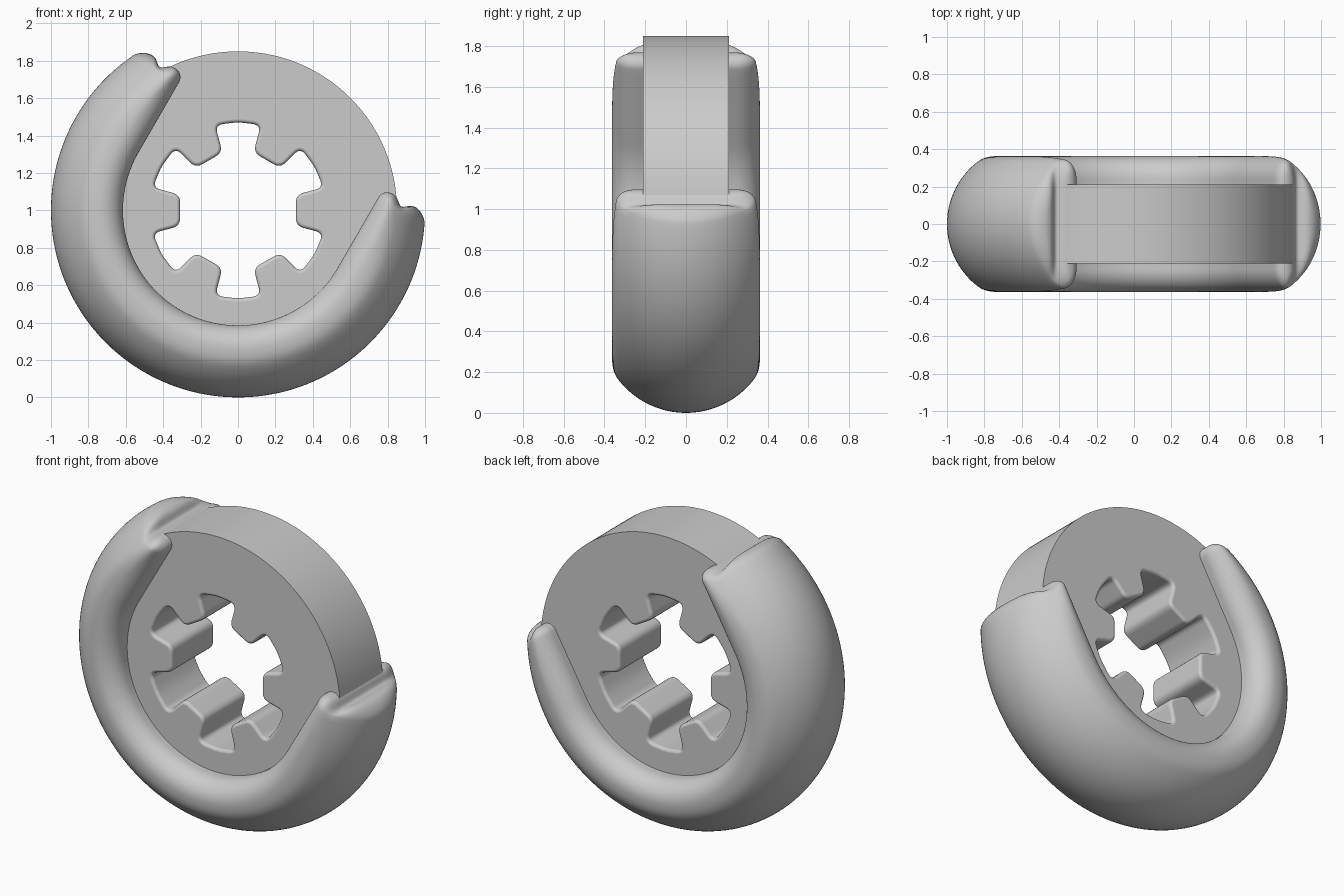
import bpy, bmesh
from math import sin, cos, pi, radians, sqrt, exp
from mathutils import Vector, Matrix

cube = bpy.data.objects.get("Cube")
if cube:
    bpy.data.objects.remove(cube)

HUB_R, HUB_HALF = 0.85, 0.21
INNER_R, TIRE_HALF, CROWN_R, LIP = 0.615, 0.363, 0.42, 0.12
END_U, END_ROUND = 0.435, 0.055
CENTRE_Z = 1.0

grey = bpy.data.materials.new("plain grey")
grey.use_nodes = True
grey.diffuse_color = (0.6, 0.6, 0.6, 1)
grey.node_tree.nodes["Principled BSDF"].inputs["Base Color"].default_value = (0.6, 0.6, 0.6, 1)


def make_object(name, bm):
    bmesh.ops.recalc_face_normals(bm, faces=bm.faces)
    mesh = bpy.data.meshes.new(name)
    bm.to_mesh(mesh)
    bm.free()
    mesh.materials.append(grey)
    obj = bpy.data.objects.new(name, mesh)
    bpy.context.collection.objects.link(obj)
    return obj


def select_only(obj):
    bpy.ops.object.select_all(action='DESELECT')
    obj.select_set(True)
    bpy.context.view_layer.objects.active = obj


def prism(rings):
    """Closed solid skinned over matching rings of points."""
    bm = bmesh.new()
    loops = [[bm.verts.new(p) for p in ring] for ring in rings]
    n = len(loops[0])
    for a, b in zip(loops, loops[1:]):
        for i in range(n):
            j = (i + 1) % n
            bm.faces.new((a[i], a[j], b[j], b[i]))
    bm.faces.new(loops[0])
    bm.faces.new(loops[-1])
    return bm


# Splined bore outline: six slots, every corner rounded
def polar(r, deg):
    return Vector((r * cos(radians(deg)), r * sin(radians(deg))))


corners = []
for k in range(6):
    mid = 30 + 60 * k
    corners += [polar(0.32, mid - 15), polar(0.472, mid - 15), polar(0.472, mid),
                polar(0.472, mid + 15), polar(0.32, mid + 15)]
outline = []
for i, p in enumerate(corners):
    before, after = corners[i - 1], corners[(i + 1) % len(corners)]
    a = p + (before - p).normalized() * 0.042
    b = p + (after - p).normalized() * 0.042
    for s in range(7):
        t = s / 6
        outline.append(a * (1 - t) ** 2 + p * 2 * t * (1 - t) + b * t * t)


def bore_ring(offset, y):
    ring = []
    for i, p in enumerate(outline):
        d = (outline[(i + 1) % len(outline)] - outline[i - 1]).normalized()
        q = p + Vector((d.y, -d.x)) * offset
        ring.append((q.x, y, q.y + CENTRE_Z))
    return ring


# The cutter flares at both ends to round the mouth of the bore
FLARE = 0.02
half = [(FLARE * (1 - cos(a)), HUB_HALF - FLARE + FLARE * sin(a))
        for a in (pi / 2 * i / 5 for i in range(6))]
half.append((FLARE, HUB_HALF + 0.05))
rings = [bore_ring(o, -y) for o, y in reversed(half)] + [bore_ring(o, y) for o, y in half]
cutter = make_object("bore_cutter", prism(rings))
cutter.hide_render = True

# Hub disc
hub_rings = [[(HUB_R * cos(2 * pi * i / 160), y, CENTRE_Z + HUB_R * sin(2 * pi * i / 160))
              for i in range(160)] for y in (-HUB_HALF, HUB_HALF)]
hub = make_object("hub", prism(hub_rings))
select_only(hub)
cut = hub.modifiers.new("bore", 'BOOLEAN')
cut.operation = 'DIFFERENCE'
cut.solver = 'EXACT'
cut.object = cutter
bpy.ops.object.modifier_apply(modifier=cut.name)
bpy.data.objects.remove(cutter)
bpy.ops.object.shade_smooth_by_angle(angle=radians(35))
weighted = hub.modifiers.new("flat_face_normals", 'WEIGHTED_NORMAL')
weighted.keep_sharp = True


# Tire: U-shaped band, drawn along u (opening direction) and v (across it)
def smooth_min(a, b, k=0.03):
    h = max(k - abs(a - b), 0) / k
    return min(a, b) - h * h * k / 4


def side_height(d, r, inset):
    """Half width at distance d from the inner wall and radius r."""
    lip_r = LIP - inset
    x = max(0, 1 - d / lip_r)
    lip = TIRE_HALF - inset - lip_r * (1 - sqrt(max(0, 1 - x * x)))
    crown = sqrt(max(0, (CROWN_R - inset) ** 2 - (r - 1 + CROWN_R) ** 2))
    return max(0, smooth_min(lip, crown))


T = [(1 - cos(pi * i / 40)) / 2 for i in range(41)]


def section(side, u, inset=0.0, angle=None, swell=0.0):
    """Points (u, v, half width) from the inner wall to the tread."""
    pts = []
    wall = INNER_R + inset
    rim = 1 - inset
    reach = rim if angle is not None else sqrt(rim * rim - u * u)
    for t in [None] + T:
        dist = wall + (reach - wall) * (t or 0)
        if angle is not None:
            uu, vv, r = -dist * sin(angle), dist * cos(angle), dist
        else:
            dip = 0.035 * swell * exp(-((dist - 0.745) / 0.035) ** 2)
            uu, vv, r = u - dip, side * dist, sqrt(u * u + dist * dist)
        y = HUB_HALF - 0.03 if t is None else side_height(dist - wall, r, inset)
        pts.append((uu, vv, y))
    return pts


# Straight arm with a rounded tip, listed from the arc outward
def arm(side):
    out = [section(side, END_U * i / 14) for i in range(1, 15)]
    for i in range(1, 9):
        a = pi / 2 * i / 8
        out.append(section(side, END_U + END_ROUND * sin(a), END_ROUND * (1 - cos(a)), swell=sin(a)))
    return out


stations = arm(1)[::-1]
stations += [section(1, 0, angle=pi * i / 80) for i in range(81)]
stations += arm(-1)

bm = bmesh.new()
along, across = Vector((0.5, 0, sqrt(0.75))), Vector((sqrt(0.75), 0, -0.5))
sheets = []
for sign in (-1, 1):
    sheet = [[bm.verts.new(along * u + across * v + Vector((0, sign * y, CENTRE_Z)))
              for u, v, y in st] for st in stations]
    for a, b in zip(sheet, sheet[1:]):
        for i in range(len(a) - 1):
            bm.faces.new((a[i], a[i + 1], b[i + 1], b[i]))
    sheets.append(sheet)
# Inner wall inside the hub and the two end caps
front, back = sheets
for j in range(len(stations) - 1):
    bm.faces.new((front[j][0], front[j + 1][0], back[j + 1][0], back[j][0]))
for end in (0, -1):
    for i in range(1, len(front[0]) - 1):
        bm.faces.new((front[end][i], front[end][i + 1], back[end][i + 1], back[end][i]))
    bm.faces.new((front[end][0], front[end][1], back[end][1], back[end][0]))
bmesh.ops.remove_doubles(bm, verts=bm.verts, dist=0.0004)
tire = make_object("tire", bm)
select_only(tire)
bpy.ops.object.shade_smooth_by_angle(angle=radians(50))
